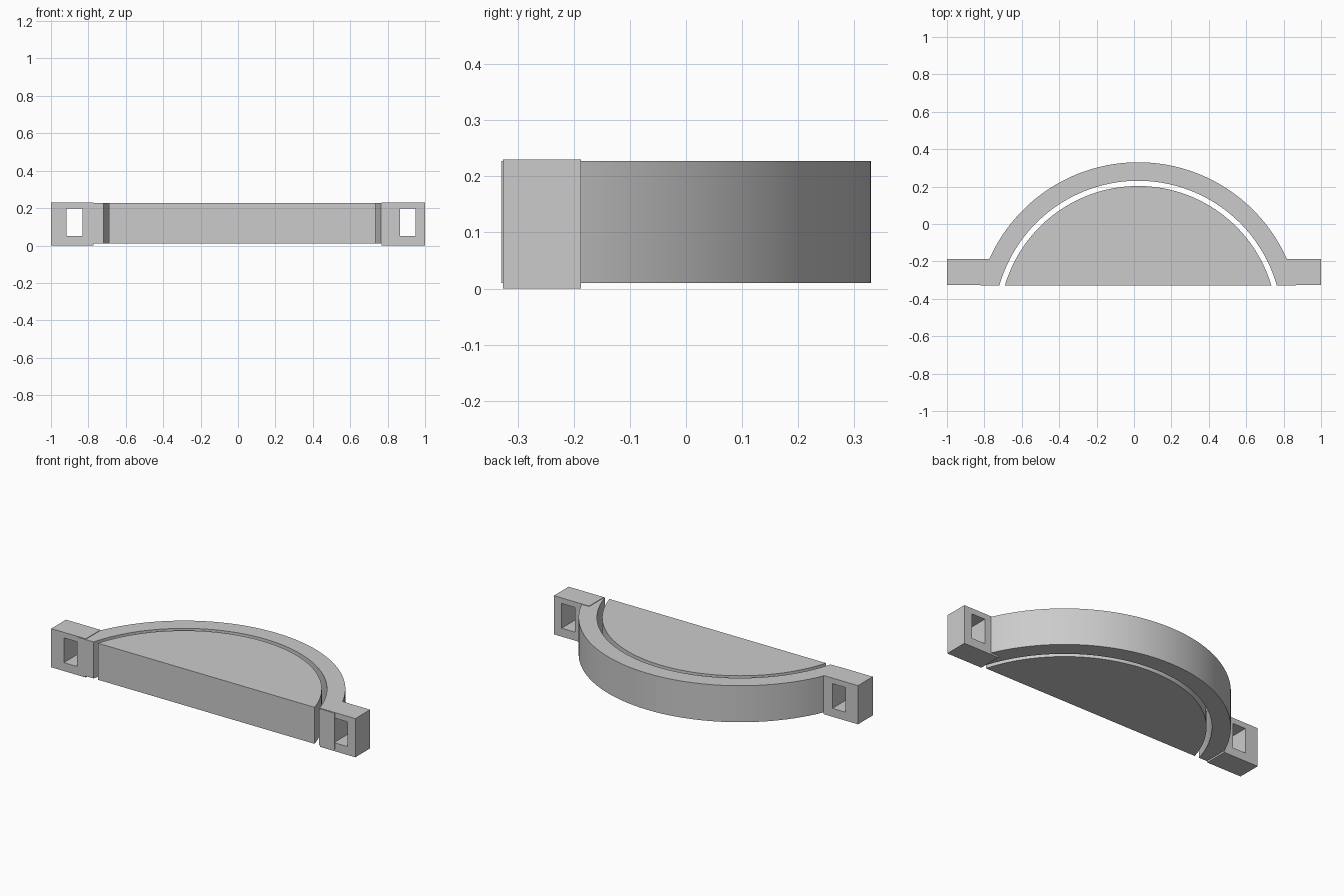
import bpy
import bmesh
from math import asin, cos, sin, pi

if "Cube" in bpy.data.objects:
    bpy.data.objects.remove(bpy.data.objects["Cube"], do_unlink=True)

grey = bpy.data.materials.new("light grey")
grey.use_nodes = True
grey.diffuse_color = (0.6, 0.6, 0.6, 1)
grey.node_tree.nodes["Principled BSDF"].inputs["Base Color"].default_value = grey.diffuse_color

CX, CY = 0.022, -0.54      # shared centre of all arcs
FRONT = -0.329             # flat front cut
BOTTOM, TOP = 0.01, 0.227


def arc(radius, steps=96):
    """Arc from the right end of the front cut to the left end."""
    start = asin((FRONT - CY) / radius)
    angles = [start + (pi - 2 * start) * i / steps for i in range(steps + 1)]
    return [(CX + radius * cos(a), CY + radius * sin(a)) for a in angles]


def finish(name, bm):
    bmesh.ops.recalc_face_normals(bm, faces=bm.faces)
    mesh = bpy.data.meshes.new(name)
    bm.to_mesh(mesh)
    bm.free()
    mesh.materials.append(grey)
    obj = bpy.data.objects.new(name, mesh)
    bpy.context.collection.objects.link(obj)
    bpy.ops.object.select_all(action='DESELECT')
    obj.select_set(True)
    bpy.context.view_layer.objects.active = obj
    bpy.ops.object.shade_smooth_by_angle(angle=0.5)


def extrude(bm, faces, vector):
    result = bmesh.ops.extrude_face_region(bm, geom=faces)
    moved = [v for v in result["geom"] if isinstance(v, bmesh.types.BMVert)]
    bmesh.ops.translate(bm, verts=moved, vec=vector)


# Half-round plate
bm = bmesh.new()
plate = bm.faces.new([bm.verts.new((x, y, BOTTOM)) for x, y in arc(0.743)])
extrude(bm, [plate], (0, 0, TOP - BOTTOM))
finish("half_round_plate", bm)

# Curved clamp band, with a gap around the plate
bm = bmesh.new()
inner, outer = [[bm.verts.new((x, y, BOTTOM)) for x, y in arc(r)] for r in (0.771, 0.87)]
strip = [bm.faces.new((inner[i], outer[i], outer[i + 1], inner[i + 1]))
         for i in range(len(inner) - 1)]
extrude(bm, strip, (0, 0, TOP - BOTTOM))
finish("clamp_band", bm)


# End lugs, each a block with a square hole from front to back
def lug(name, x0, x1, hole0, hole1):
    bm = bmesh.new()

    def loop(a, b, low, high):
        return [bm.verts.new((x, -0.326, z))
                for x, z in ((a, low), (b, low), (b, high), (a, high))]

    rim = loop(x0, x1, 0, 0.23)
    hole = loop(hole0, hole1, 0.05, 0.197)
    faces = [bm.faces.new((rim[i], rim[(i + 1) % 4], hole[(i + 1) % 4], hole[i]))
             for i in range(4)]
    extrude(bm, faces, (0, 0.139, 0))
    finish(name, bm)


lug("right_lug", -1, -0.773, -0.917, -0.832)
lug("left_lug", 0.768, 1, 0.86, 0.949)
